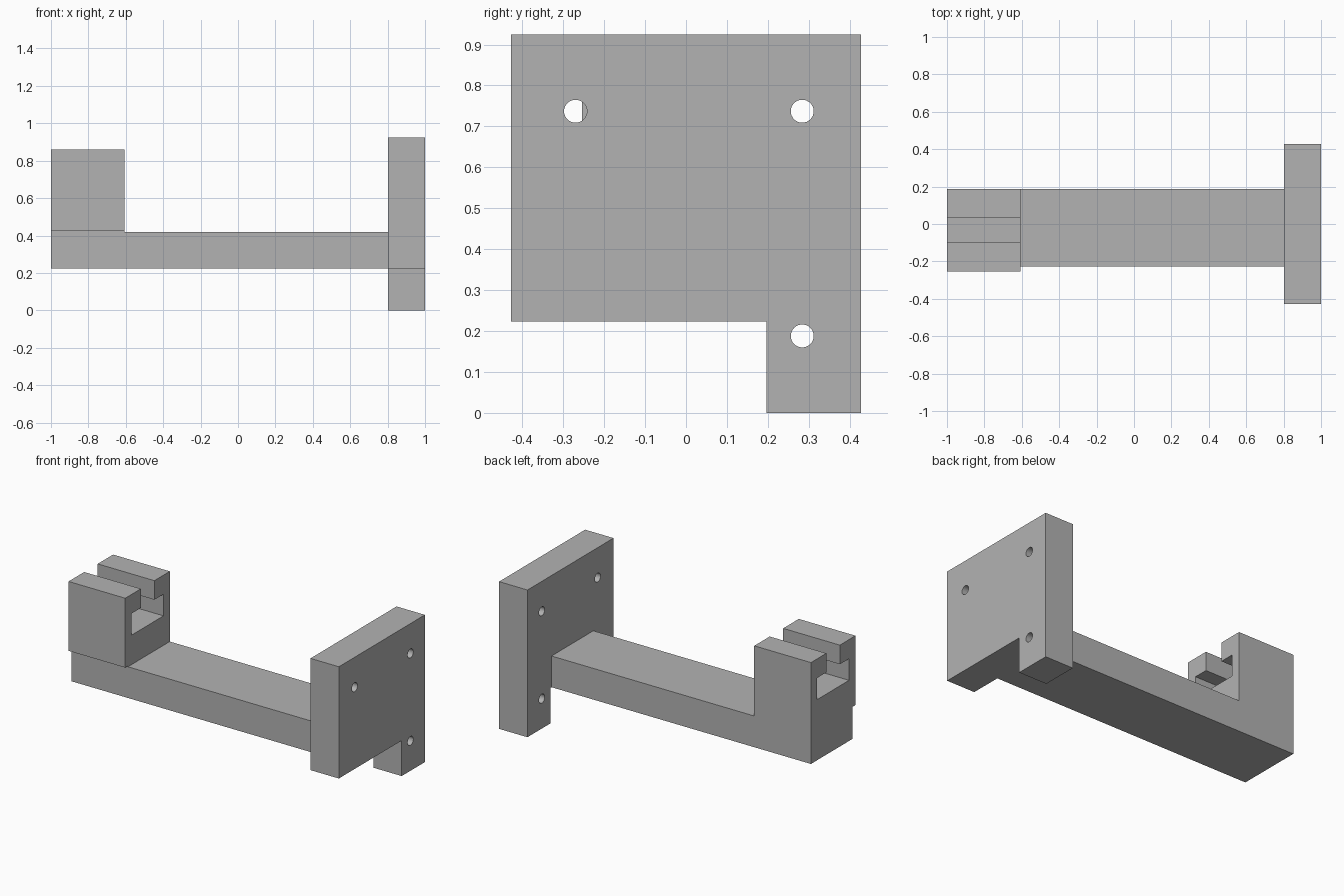
import bpy, bmesh
from math import pi
from mathutils import Matrix, Vector

if "Cube" in bpy.data.objects:
    bpy.data.objects.remove(bpy.data.objects["Cube"], do_unlink=True)

grey = bpy.data.materials.new("plain grey")
grey.use_nodes = True
colour = (0.45, 0.45, 0.45, 1)
grey.diffuse_color = colour
grey.node_tree.nodes["Principled BSDF"].inputs["Base Color"].default_value = colour


def finish(bm, name):
    bmesh.ops.recalc_face_normals(bm, faces=bm.faces[:])
    mesh = bpy.data.meshes.new(name)
    bm.to_mesh(mesh)
    bm.free()
    mesh.materials.append(grey)
    obj = bpy.data.objects.new(name, mesh)
    bpy.context.collection.objects.link(obj)
    return obj


def extrude_x(name, outline, x0, x1):
    """Solid with a y-z outline, running from x0 to x1."""
    bm = bmesh.new()
    face = bm.faces.new([bm.verts.new((x0, y, z)) for y, z in outline])
    new = bmesh.ops.extrude_face_region(bm, geom=[face])["geom"]
    verts = [v for v in new if isinstance(v, bmesh.types.BMVert)]
    bmesh.ops.translate(bm, verts=verts, vec=Vector((x1 - x0, 0, 0)))
    return finish(bm, name)


# Shared levels
plate_x, block_x = 0.803, -0.606
arm_front, back = -0.227, 0.188
bottom, arm_top, ledge, top = 0.223, 0.419, 0.424, 0.86

# Arm between the holder and the plate
extrude_x("arm", [(arm_front, bottom), (back, bottom), (back, arm_top),
                  (arm_front, arm_top)], block_x, plate_x)

# Holder block with a T-shaped slot and a small overhang at the front
slot_mid, neck, pocket = -0.032, 0.067, 0.158
floor, shoulder, block_front = 0.604, 0.74, -0.254
extrude_x("slotted_holder", [
    (arm_front, bottom), (back, bottom), (back, top),
    (slot_mid + neck, top), (slot_mid + neck, shoulder),
    (slot_mid + pocket, shoulder), (slot_mid + pocket, floor),
    (slot_mid - pocket, floor), (slot_mid - pocket, shoulder),
    (slot_mid - neck, shoulder), (slot_mid - neck, top),
    (block_front, top), (block_front, ledge), (arm_front, ledge)], -1, block_x)

# Mounting plate with a lower tab
side, tab, plate_top = 0.427, 0.197, 0.925
plate = extrude_x("mounting_plate", [
    (-side, bottom), (tab, bottom), (tab, 0), (side, 0),
    (side, plate_top), (-side, plate_top)], plate_x, 1)

# Three screw holes through the plate
bm = bmesh.new()
for y, z in [(-0.27, 0.737), (0.284, 0.737), (0.284, 0.188)]:
    bmesh.ops.create_cone(
        bm, cap_ends=True, segments=32, radius1=0.028, radius2=0.028, depth=0.4,
        matrix=Matrix.Translation((0.9, y, z)) @ Matrix.Rotation(pi / 2, 4, "Y"))
cutter = finish(bm, "screw_hole_cutter")
cutter.hide_render = True
cut = plate.modifiers.new("screw_holes", "BOOLEAN")
cut.operation = "DIFFERENCE"
cut.solver = "EXACT"
cut.object = cutter
bpy.context.view_layer.objects.active = plate
bpy.ops.object.modifier_apply(modifier=cut.name)
bpy.data.objects.remove(cutter, do_unlink=True)

# Smooth hole walls, sharp plate edges
bpy.ops.object.select_all(action="DESELECT")
plate.select_set(True)
bpy.ops.object.shade_smooth_by_angle()
